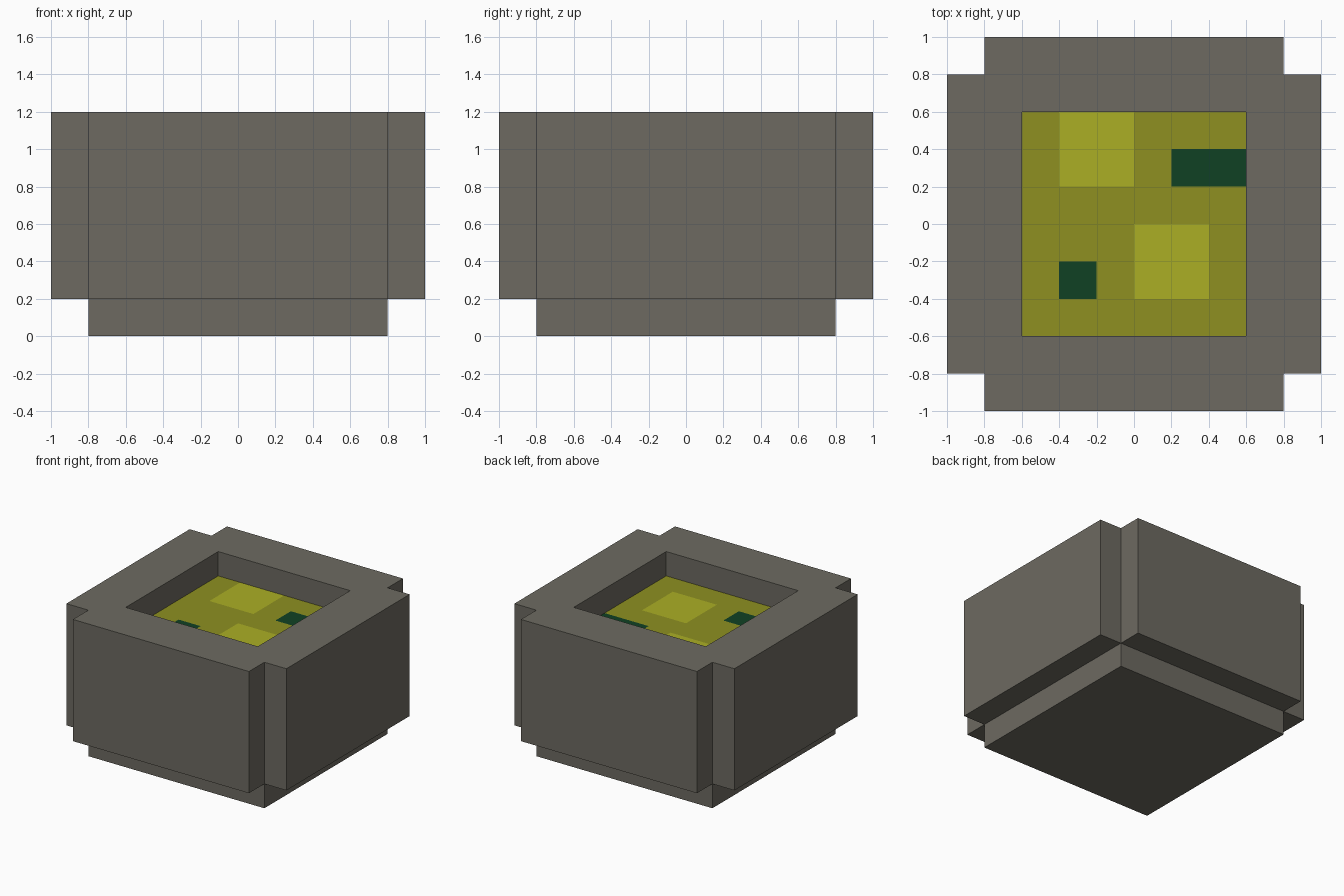
import bpy
import bmesh

cube = bpy.data.objects.get("Cube")
if cube:
    bpy.data.objects.remove(cube, do_unlink=True)


def make_material(name, rgb):
    """Flat material from 0-255 sRGB values."""
    lin = [(c / 255 / 12.92 if c / 255 <= 0.04045
            else ((c / 255 + 0.055) / 1.055) ** 2.4) for c in rgb]
    mat = bpy.data.materials.new(name)
    mat.use_nodes = True
    mat.diffuse_color = (*lin, 1)
    bsdf = next(n for n in mat.node_tree.nodes if n.type == 'BSDF_PRINCIPLED')
    bsdf.inputs["Base Color"].default_value = (*lin, 1)
    return mat


def make_object(name, bm, materials):
    mesh = bpy.data.meshes.new(name)
    bm.to_mesh(mesh)
    bm.free()
    for mat in materials:
        mesh.materials.append(mat)
    obj = bpy.data.objects.new(name, mesh)
    bpy.context.collection.objects.link(obj)
    return obj


def extrude_up(bm, face, dz):
    """Extrude one face vertically and return the new cap."""
    cap = bmesh.ops.extrude_discrete_faces(bm, faces=[face])["faces"][0]
    bmesh.ops.translate(bm, verts=cap.verts, vec=(0, 0, dz))
    return cap


stone = make_material("stone_grey", (109, 106, 97))
olive = make_material("liquid_olive", (142, 144, 33))
lime = make_material("liquid_lime", (171, 175, 37))
green = make_material("liquid_dark_green", (16, 65, 36))

# Pot: square core with a plinth, raised side panels and a sunken top
bm = bmesh.new()
bmesh.ops.create_cube(bm, size=1)
bmesh.ops.scale(bm, verts=bm.verts, vec=(1.6, 1.6, 0.2))
bmesh.ops.translate(bm, verts=bm.verts, vec=(0, 0, 0.1))
top = max(bm.faces, key=lambda f: f.calc_center_median().z)
top = extrude_up(bm, top, 1.0)

# Recess, left open at the bottom for the liquid
bmesh.ops.inset_individual(bm, faces=[top], thickness=0.2, use_even_offset=True)
floor = extrude_up(bm, top, -0.2)
bmesh.ops.delete(bm, geom=[floor], context='FACES_ONLY')

# Push the four upper outer sides outward as panels
bm.normal_update()
sides = [f for f in bm.faces
         if abs(f.normal.z) < 0.1 and abs(f.calc_center_median().z - 0.7) < 0.01]
for panel in bmesh.ops.extrude_discrete_faces(bm, faces=sides)["faces"]:
    centre = panel.calc_center_median()
    outward = (centre.x / 4, centre.y / 4, 0)
    bmesh.ops.translate(bm, verts=panel.verts, vec=outward)
bmesh.ops.recalc_face_normals(bm, faces=bm.faces)
make_object("pot", bm, [stone])

# Liquid: tiled surface with rectangular patches (x0, x1, y0, y1, material)
patches = [(-0.4, 0.0, 0.2, 0.6, 1), (0.0, 0.4, -0.4, 0.0, 1),
           (-0.4, -0.2, -0.4, -0.2, 2), (0.2, 0.6, 0.2, 0.4, 2)]
bm = bmesh.new()
bmesh.ops.create_grid(bm, x_segments=6, y_segments=6, size=0.6)
bmesh.ops.translate(bm, verts=bm.verts, vec=(0, 0, 1.0))
for face in bm.faces:
    c = face.calc_center_median()
    for x0, x1, y0, y1, index in patches:
        if x0 < c.x < x1 and y0 < c.y < y1:
            face.material_index = index
make_object("liquid_surface", bm, [olive, lime, green])
